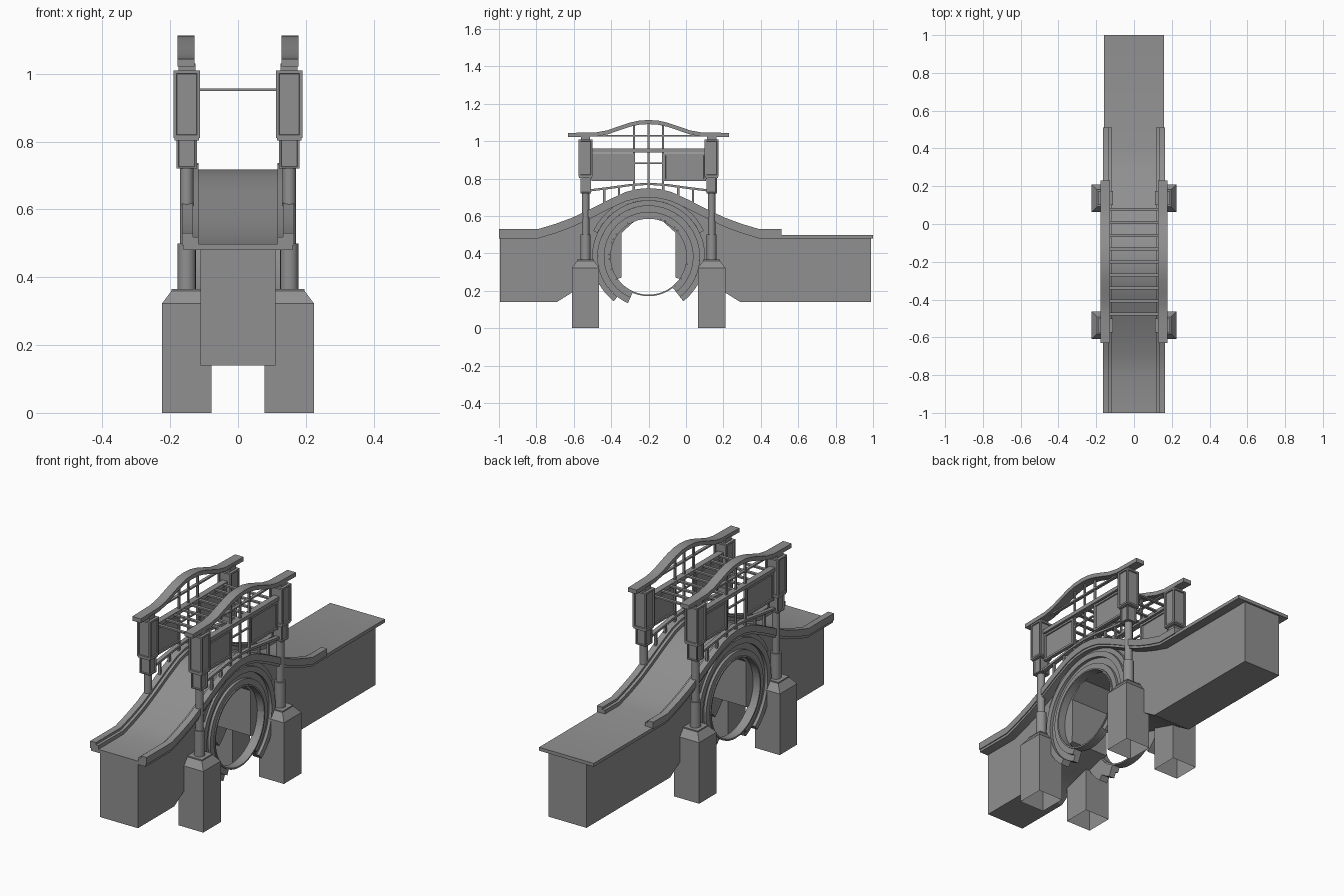
import bpy, bmesh, math

old = bpy.data.objects.get("Cube")
if old:
    bpy.data.objects.remove(old, do_unlink=True)

stone = bpy.data.materials.new("grey_stone")
stone.use_nodes = True
GREY = (0.28, 0.28, 0.28, 1)
stone.diffuse_color = GREY
stone.node_tree.nodes["Principled BSDF"].inputs["Base Color"].default_value = GREY

MID = -0.2        # y of the bridge crown
SIDE = 0.151      # x of the columns and side frames
SPAN = 0.337      # column distance from the crown


def finish(name, bm, smooth=False):
    bmesh.ops.recalc_face_normals(bm, faces=bm.faces)
    mesh = bpy.data.meshes.new(name)
    bm.to_mesh(mesh)
    bm.free()
    mesh.materials.append(stone)
    obj = bpy.data.objects.new(name, mesh)
    bpy.context.collection.objects.link(obj)
    if smooth:
        bpy.ops.object.select_all(action='DESELECT')
        obj.select_set(True)
        bpy.context.view_layer.objects.active = obj
        bpy.ops.object.shade_smooth_by_angle(angle=math.radians(30))
    return obj


def tapered(name, centre, z0, z1, lower, upper=None, inset=0, open_bottom=False):
    """Box on a centre, with half sizes at the bottom and the top."""
    bm = bmesh.new()
    rows = []
    for z, (hx, hy) in ((z0, lower), (z1, upper or lower)):
        rows.append([bm.verts.new((centre[0] + sx * hx, centre[1] + sy * hy, z))
                     for sx, sy in ((-1, -1), (1, -1), (1, 1), (-1, 1))])
    lo, hi = rows
    if not open_bottom:
        bm.faces.new(lo[::-1])
    bm.faces.new(hi)
    walls = [bm.faces.new((lo[i], lo[i - 3], hi[i - 3], hi[i])) for i in range(4)]
    if inset:
        bmesh.ops.recalc_face_normals(bm, faces=bm.faces)
        bmesh.ops.inset_individual(bm, faces=walls, thickness=inset, depth=0)
        bmesh.ops.inset_individual(bm, faces=walls, thickness=0.002, depth=-0.006)
    return finish(name, bm)


def strip(name, top, bottom, x0, x1):
    """Solid between two matching (y, z) lines, extruded across x."""
    bm = bmesh.new()
    loops = [[bm.verts.new((x, y, z)) for x, (y, z) in
              ((x0, t), (x1, t), (x1, b), (x0, b))] for t, b in zip(top, bottom)]
    for a, b in zip(loops, loops[1:]):
        for i in range(4):
            bm.faces.new((a[i], a[i - 3], b[i - 3], b[i]))
    bm.faces.new(loops[0])
    bm.faces.new(loops[-1][::-1])
    return finish(name, bm, True)


def cylinder(name, centre, z0, z1, radius):
    bm = bmesh.new()
    bmesh.ops.create_cone(bm, cap_ends=True, segments=16, radius1=radius,
                          radius2=radius, depth=z1 - z0)
    bmesh.ops.translate(bm, verts=bm.verts, vec=(*centre, (z0 + z1) / 2))
    return finish(name, bm, True)


def arc(r, start, end, n=48):
    angles = [math.radians(start + (end - start) * i / n) for i in range(n + 1)]
    return [(MID + r * math.cos(a), 0.382 + r * math.sin(a)) for a in angles]


def height(y, half):
    """Linear height on a profile given by distance from the crown."""
    d = abs(y - MID)
    for (a, za), (b, zb) in zip(half, half[1:]):
        if d <= b:
            return za + (zb - za) * (d - a) / (b - a)
    return half[-1][1]


def line(half, y0, y1):
    ys = {y0, y1} | {MID + s * d for d, _ in half for s in (-1, 1)}
    return [(y, height(y, half)) for y in sorted(ys) if y0 <= y <= y1]


def lift(points, dz):
    return [(y, z + dz) for y, z in points]


# Deck
deck = [(0, .717), (.06, .712), (.12, .697), (.21, .656), (.31, .605),
        (.41, .558), (.5, .525), (.59, .498), (1.2, .498)]
road = line(deck, -1, 1)
strip("deck", road, lift(road, -.018), -.16, .16)

# Solid body under the deck with an opening through the middle
under = [(0, .586), (.06, .586), (.144, .51), (.145, .27), (.41, .19),
         (.49, .14), (1.2, .14)]
ys = sorted({y for half in (deck, under) for y, _ in line(half, -.995, .99)})
strip("bridge_body", [(y, height(y, deck) - .01) for y in ys],
      [(y, height(y, under)) for y in ys], -.111, .111)

# Cross bars between the side frames
for i in range(9):
    tapered("cross_bar", (0, MID + (i - 4) * .069), .949, .957, (.145, .008))

beam_half = [(0, 1.113), (.05, 1.11), (.1, 1.099), (.16, 1.079), (.22, 1.058),
             (.28, 1.047), (.43, 1.044)]
rail_half = [(0, .778), (.1, .771), (.2, .757), (.32, .742)]

for side, s in (("left", 1), ("right", -1)):
    x = s * SIDE
    # Kerb along the deck edge, with a raised outer step
    kerb = line(deck, -1, .51)
    strip(side + "_kerb", lift(kerb, .02), lift(kerb, -.012), s * .117, s * .16)
    strip(side + "_kerb_top", lift(kerb, .032), lift(kerb, -.005), s * .132, s * .165)

    # Stepped round arch
    strip(side + "_arch_lip", arc(.211, 0, 360), arc(.203, 0, 360), s * .105, s * .152)
    strip(side + "_arch_inner", arc(.24, -52, 246), arc(.211, -52, 246), s * .1, s * .146)
    strip(side + "_arch_middle", arc(.272, -52, 246), arc(.24, -52, 246), s * .1, s * .132)
    strip(side + "_arch_outer", arc(.302, -52, 232), arc(.272, -52, 232), s * .1, s * .148)
    strip(side + "_arch_hood", arc(.326, 25, 155), arc(.302, 25, 155), s * .1, s * .136)

    # Columns with footings and lantern boxes
    for end, e in (("front", -1), ("back", 1)):
        c = (x, MID + e * SPAN)
        tag = end + "_" + side
        tapered(tag + "_footing", c, 0, .323, (.073, .073), open_bottom=True)
        tapered(tag + "_footing_cap", c, .323, .36, (.073, .073), (.045, .045))
        tapered(tag + "_column_plinth", c, .358, .366, (.045, .045))
        cylinder(tag + "_column_lower", c, .364, .5, .027)
        cylinder(tag + "_column_upper", c, .5, .722, .02)
        tapered(tag + "_column_head", c, .72, .81, (.03, .028), inset=.008)
        tapered(tag + "_lantern_base", c, .803, .812, (.036, .034))
        tapered(tag + "_lantern", c, .81, 1.01, (.039, .037), inset=.013)
        tapered(tag + "_lantern_neck", c, 1.01, 1.03, (.025, .025))

    # Curved top beam
    beam = line(beam_half, MID - .43, MID + .43)
    strip(side + "_top_beam", beam, lift(beam, -.022), s * .128, s * .178)

    # Straight beams and panels of the side frame
    tapered(side + "_upper_bar", (x, MID), 1.026, 1.034, (.008, SPAN))
    tapered(side + "_main_beam", (x, MID), .94, .96, (.016, SPAN))
    tapered(side + "_middle_bar", (x, MID), .878, .885, (.005, .09))
    for e in (-1, 1):
        c = (x, MID + e * .193)
        tapered(side + "_panel", c, .786, .935, (.009, .113), inset=.015)

    # Upright posts
    for d in (-.078, 0, .078):
        y = MID + d
        tapered(side + "_post", (x, y), .745, height(y, beam_half) - .01, (.005, .005))

    # Low arched railing on the kerb
    rail = line(rail_half, MID - .32, MID + .32)
    strip(side + "_railing", rail, lift(rail, -.012), s * .14, s * .162)
    for i in range(-3, 4):
        y = MID + i * .079
        tapered(side + "_railing_post", (x, y), height(y, deck) + .01,
                height(y, rail_half) - .005, (.006, .006))
